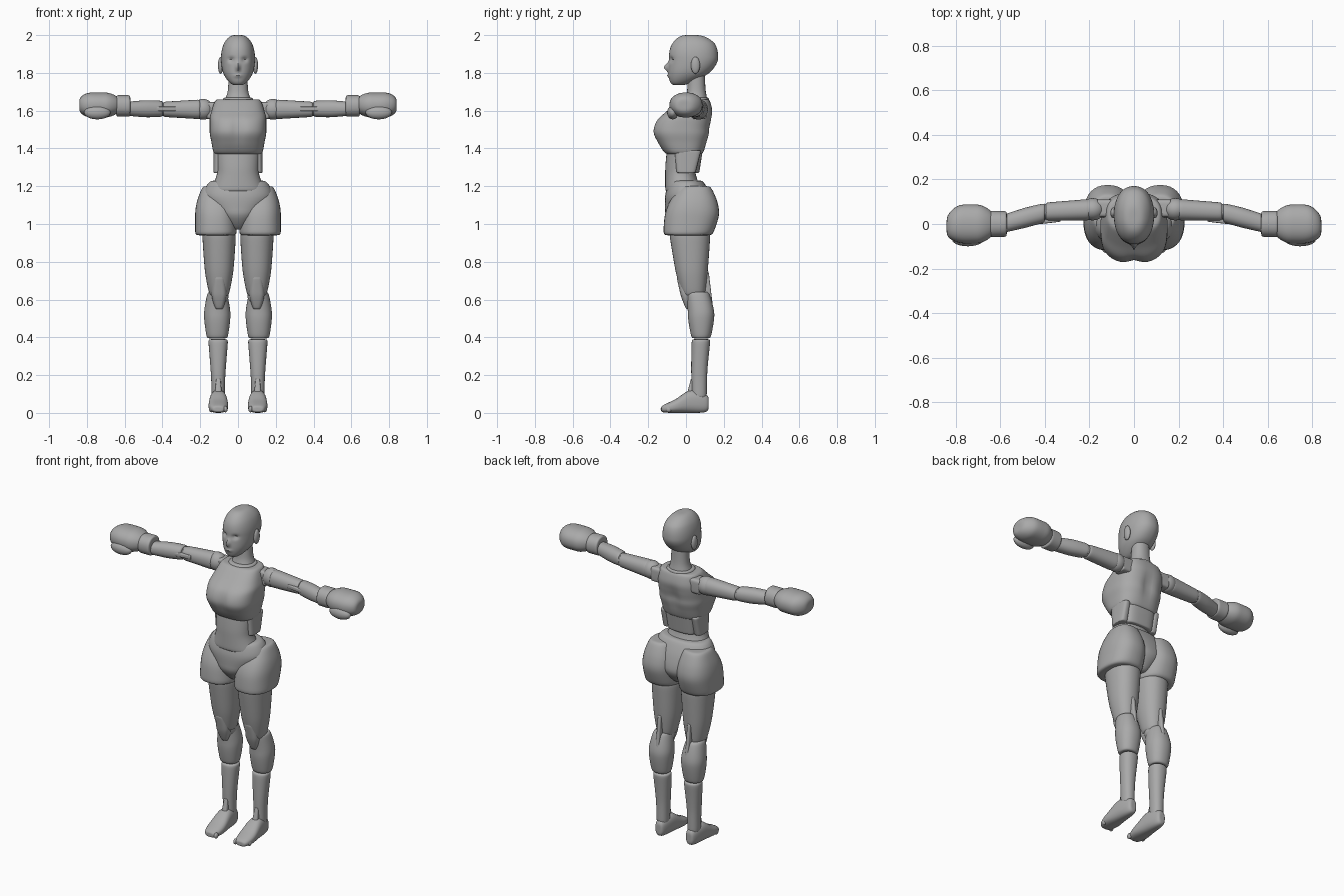
import bpy, bmesh, math
from mathutils import Vector

cube = bpy.data.objects.get("Cube")
if cube:
    bpy.data.objects.remove(cube, do_unlink=True)

grey = bpy.data.materials.new("plain grey")
grey.use_nodes = True
tone = (0.4, 0.4, 0.4, 1)
grey.diffuse_color = tone
grey.node_tree.nodes["Principled BSDF"].inputs["Base Color"].default_value = tone


def finish(name, bm, flip):
    """Turn a bmesh into a smooth shaded object, optionally mirrored in x."""
    if flip:
        for vert in bm.verts:
            vert.co.x = -vert.co.x
    bmesh.ops.recalc_face_normals(bm, faces=bm.faces)
    mesh = bpy.data.meshes.new(name)
    bm.to_mesh(mesh)
    bm.free()
    mesh.materials.append(grey)
    obj = bpy.data.objects.new(name, mesh)
    bpy.context.collection.objects.link(obj)
    bpy.ops.object.select_all(action="DESELECT")
    obj.select_set(True)
    bpy.context.view_layer.objects.active = obj
    bpy.ops.object.shade_smooth_by_angle(angle=math.radians(40))


def spline(before, start, end, after, t):
    """Interpolate from start to end without overshooting at extremes."""
    def slope(p, q, r):
        return 0 if (q - p) * (r - q) <= 0 else (r - p) / 2
    leave, arrive = slope(before, start, end), slope(start, end, after)
    ease = t * t * (3 - 2 * t)
    return (start + (end - start) * ease
            + leave * t * (1 - t) ** 2 - arrive * t * t * (1 - t))


def section(rows, where):
    """Blend the rows at a fractional row number."""
    last = len(rows) - 1
    index = min(int(where), last - 1)
    near = [rows[max(0, min(last, index + k))] for k in (-1, 0, 1, 2)]
    return [spline(*values, where - index) for values in zip(*near)]


def rounded(value, power):
    return math.copysign(abs(value) ** (2 / power), value)


# Axis numbers for each direction: along the part, fixed centre, drifting centre
DIRECTIONS = {"up": (2, 0, 1), "out": (0, 2, 1), "back": (1, 0, 2)}


def loft(name, direction, fixed, rows, dome=16, power=2.2, sides=36,
         stations=28, relief=None, flip=False):
    """Skin superellipse sections. Each row holds the position along the part,
    the drifting centre, and the half sizes on the fixed and drifting axes.
    The ends close in a dome that gets flatter as its exponent grows."""
    along, across, drift = DIRECTIONS[direction]
    first, length = rows[0][0], rows[-1][0] - rows[0][0]
    bm = bmesh.new()
    loops = []
    for i in range(stations + 1):
        where = (len(rows) - 1) * (1 - math.cos(math.pi * i / stations)) / 2
        place, centre, wide, deep = section(rows, where)
        offset = min(1, abs(2 * (place - first) / length - 1))
        close = max(0.1, (1 - offset ** dome) ** (1 / dome))
        loop = []
        for k in range(sides):
            angle = math.tau * k / sides
            co = Vector()
            co[along] = place
            co[across] = fixed + wide * close * rounded(math.cos(angle), power)
            co[drift] = centre + deep * close * rounded(math.sin(angle), power)
            if relief:
                relief(co)
            loop.append(bm.verts.new(co))
        loops.append(loop)
    for low, high in zip(loops, loops[1:]):
        for k in range(sides):
            bm.faces.new((low[k - 1], low[k], high[k], high[k - 1]))
    bm.faces.new(loops[0])
    bm.faces.new(loops[-1])
    finish(name, bm, flip)


def ball(name, centre, radii, flip=False):
    bm = bmesh.new()
    bmesh.ops.create_uvsphere(bm, u_segments=24, v_segments=14, radius=1)
    for vert in bm.verts:
        vert.co = Vector(centre) + vert.co * Vector(radii)
    finish(name, bm, flip)


def spot(x, z, wide, tall):
    """Strength of a soft round bump at a distance x, z from its middle."""
    return math.exp(-(x / wide) ** 2 - (z / tall) ** 2)


def face_relief(co):
    """Eye sockets, nose and lips on the front of the head."""
    if co.y < 0:
        eye = spot(abs(co.x) - .036, co.z - 1.87, .016, .012)
        nose = spot(co.x, co.z - 1.83, .01, .02)
        lips = spot(co.x, co.z - 1.785, .02, .008)
        co.y += .014 * eye - .025 * nose - .008 * lips


def chest_relief(co):
    """Hollow between the breasts and along the spine."""
    co.y -= math.copysign(.014, co.y) * spot(co.x, co.z - 1.5, .03, .07)


# Head and neck
loft("head", "up", 0, [
    (1.735, -.04, .05, .06), (1.8, .015, .08, .11), (1.88, .04, .09, .13),
    (1.95, .04, .08, .12), (2, .03, .06, .09)],
    dome=4, sides=72, stations=60, relief=face_relief)
loft("neck", "up", 0, [(1.63, .05, .08, .07), (1.7, .055, .055, .05), (1.8, .055, .05, .045)])
loft("collar", "up", 0, [(1.64, .045, .09, .08), (1.67, .05, .075, .07)], dome=8)

# Trunk
loft("chest", "up", 0, [
    (1.37, -.01, .13, .1), (1.43, -.02, .14, .13), (1.49, -.025, .15, .15),
    (1.55, -.01, .15, .145), (1.6, .02, .14, .12), (1.66, .045, .12, .08)],
    dome=20, power=2.7, sides=60, stations=40, relief=chest_relief)
loft("belly", "up", 0, [(1.17, -.01, .15, .1), (1.28, -.03, .11, .08), (1.4, -.01, .12, .09)])
loft("back_panel", "up", 0, [(1.27, .03, .09, .04), (1.4, .04, .1, .05)], power=3)
loft("pelvis", "up", 0, [
    (.97, .02, .04, .07), (1.06, .02, .13, .13), (1.15, .01, .185, .12),
    (1.23, 0, .15, .09)], sides=48)

for side, flip in (("left", False), ("right", True)):
    def part(name, *shape, **options):
        loft(f"{side}_{name}", *shape, flip=flip, **options)

    def knob(name, centre, radii):
        ball(f"{side}_{name}", centre, radii, flip)

    # Ear and side of the waist
    knob("ear", (.092, .05, 1.84), (.014, .024, .045))
    part("waist_plate", "up", .105, [(1.27, 0, .025, .05), (1.39, .01, .025, .07)], power=3)

    # Hip cup with rounded seat
    part("hip_cup", "up", .117, [
        (.94, .01, .11, .13), (1.04, .03, .11, .143), (1.12, .04, .1, .125),
        (1.2, .05, .07, .08)], power=2.4)

    # Leg
    part("thigh", "up", .1, [(.62, .04, .05, .06), (.75, .03, .075, .085), (.96, .02, .09, .11)])
    knob("knee_joint", (.1, .045, .62), (.05, .05, .05))
    part("kneecap", "up", .1, [
        (.55, .03, .02, .03), (.63, .01, .04, .04), (.72, -.01, .03, .04)], power=3)
    part("calf", "up", .11, [(.395, .08, .055, .05), (.52, .08, .07, .07), (.64, .06, .05, .06)])
    part("knee_hinge", "up", .1, [(.5, .12, .012, .03), (.75, .09, .012, .03)], power=4)
    part("shin", "up", .105, [(.08, .07, .035, .04), (.2, .07, .038, .042), (.39, .08, .053, .05)])
    part("ankle_bracket", "up", .104, [(.08, .03, .02, .03), (.18, .04, .012, .014)], power=4)
    part("foot", "back", .104, [
        (-.13, .02, .04, .02), (-.06, .035, .052, .035), (.03, .06, .044, .06),
        (.12, .05, .03, .05)], dome=6, power=2.5)
    for toe in range(5):
        knob(f"toe_{toe + 1}", (.066 + toe * .019, -.118 + toe * .007, .02), (.011, .016, .017))

    # Arm
    part("shoulder_bracket", "out", 1.6, [(.09, .07, .045, .04), (.165, .07, .045, .04)], power=5)
    knob("shoulder_ball", (.185, .066, 1.607), (.055, .05, .055))
    part("upper_arm", "out", 1.607, [(.2, .064, .052, .048), (.395, .055, .04, .041)])
    knob("elbow_joint", (.4, .054, 1.608), (.04, .037, .036))
    part("elbow_hinge", "out", 1.61, [(.33, .02, .012, .01), (.47, .01, .012, .016)], power=4)
    part("forearm", "out", 1.61, [
        (.4, .05, .042, .043), (.48, .03, .045, .045), (.59, 0, .036, .04)])

    # Boxing glove
    part("glove_cuff", "out", 1.625, [(.57, 0, .057, .057), (.645, 0, .057, .06)], dome=10)
    part("glove", "out", 1.63, [
        (.62, 0, .04, .05), (.7, 0, .066, .087), (.78, 0, .066, .085),
        (.84, -.01, .05, .06)], dome=5)
    knob("glove_thumb", (.745, -.07, 1.59), (.07, .03, .036))
